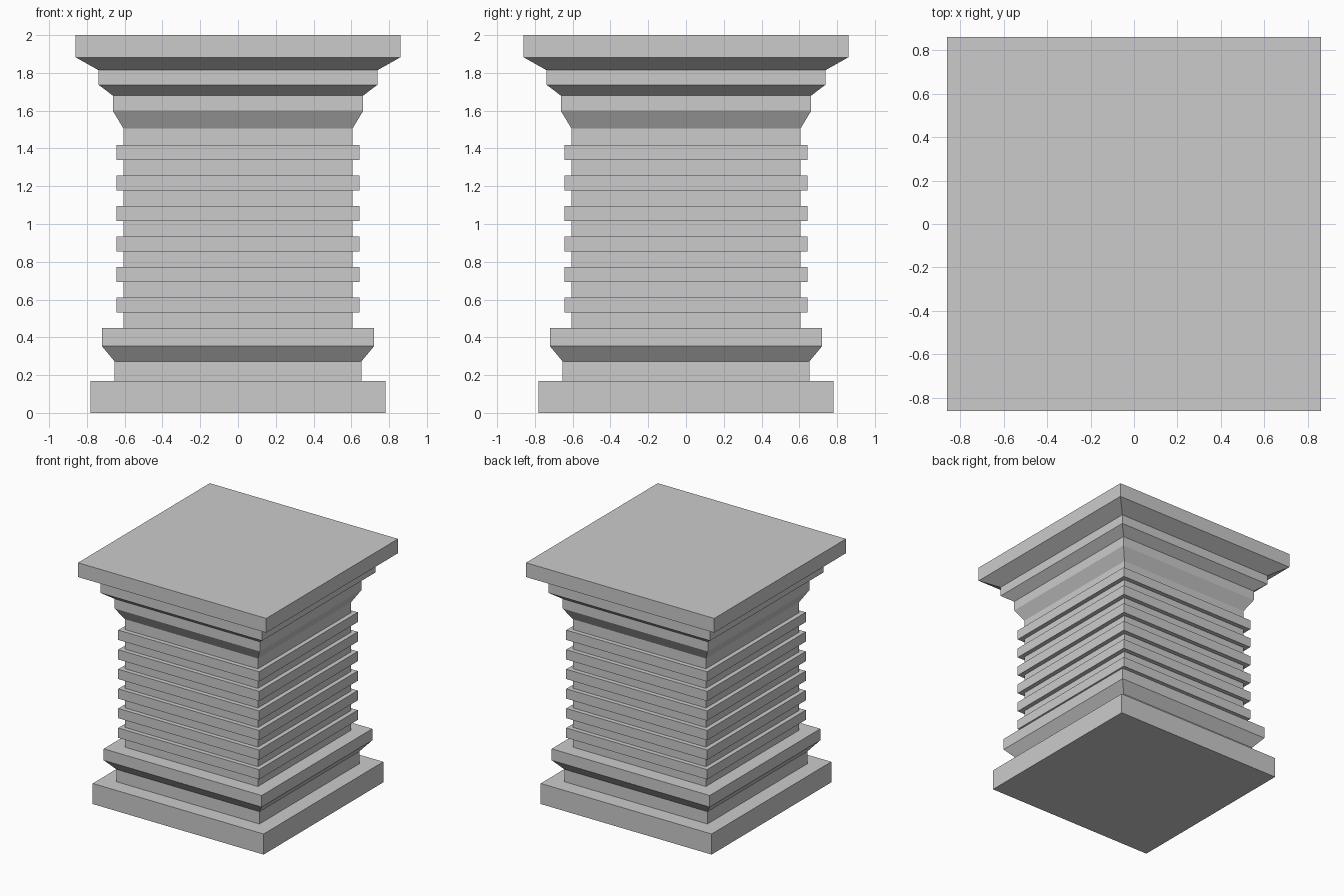
import bpy, bmesh

if "Cube" in bpy.data.objects:
    bpy.data.objects.remove(bpy.data.objects["Cube"])


def square_loft(name, profile, cap_bottom=False, cap_top=False):
    """Sweep a (half_width, z) profile around a square plan."""
    bm = bmesh.new()
    rings = [[bm.verts.new((sx * w, sy * w, z))
              for sx, sy in ((-1, -1), (1, -1), (1, 1), (-1, 1))]
             for w, z in profile]
    for lo, hi in zip(rings, rings[1:]):
        for i in range(4):
            j = (i + 1) % 4
            bm.faces.new((lo[i], lo[j], hi[j], hi[i]))
    if cap_bottom:
        bm.faces.new(rings[0][::-1])
    if cap_top:
        bm.faces.new(rings[-1])
    mesh = bpy.data.meshes.new(name)
    bm.to_mesh(mesh)
    bm.free()
    obj = bpy.data.objects.new(name, mesh)
    bpy.context.collection.objects.link(obj)
    return obj


SHAFT, RIB = 0.606, 0.643
SHAFT_BOTTOM, SHAFT_TOP = 0.449, 1.505

# Stepped base with a flared moulding
square_loft("base", [(0.78, 0), (0.78, 0.17), (0.653, 0.17), (0.653, 0.272),
                     (0.721, 0.354), (0.721, SHAFT_BOTTOM),
                     (SHAFT, SHAFT_BOTTOM)], cap_bottom=True)

# Shaft with six evenly spaced ribs
profile = [(SHAFT, SHAFT_BOTTOM)]
for i in range(6):
    z0 = 0.531 + i * 0.1615
    z1 = z0 + 0.081
    profile += [(SHAFT, z0), (RIB, z0), (RIB, z1), (SHAFT, z1)]
profile.append((SHAFT, SHAFT_TOP))
square_loft("ribbed_shaft", profile)

# Capital stepping outwards to the top slab
square_loft("capital", [(SHAFT, SHAFT_TOP), (0.663, 1.6), (0.663, 1.68),
                        (0.738, 1.737), (0.738, 1.814), (0.859, 1.882),
                        (0.859, 2.0)], cap_top=True)
